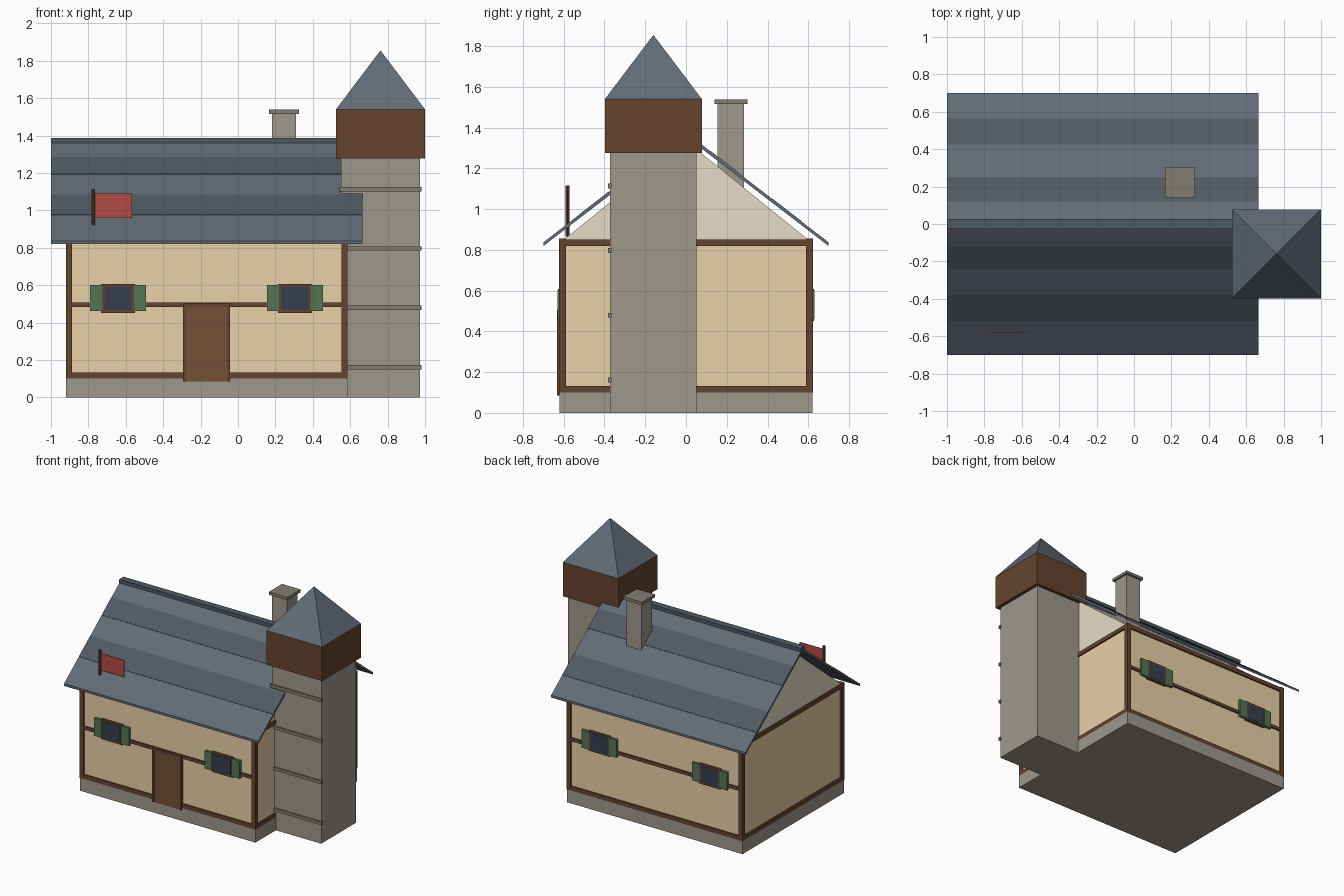
import bpy, bmesh, math

if "Cube" in bpy.data.objects:
    bpy.data.objects.remove(bpy.data.objects["Cube"])


def material(name, rgb):
    """Material from a display colour, converted to linear."""
    m = bpy.data.materials.new(name)
    m.diffuse_color = (*[((c + 0.055) / 1.055) ** 2.4 for c in rgb], 1)
    m.use_nodes = True
    m.node_tree.nodes["Principled BSDF"].inputs["Base Color"].default_value = m.diffuse_color
    return m


STONE = material("stone", (0.624, 0.597, 0.552))
TRIM = material("dark_stone", (0.51, 0.485, 0.45))
PLASTER = material("plaster", (0.914, 0.819, 0.66))
GABLE = material("gable_plaster", (0.904, 0.865, 0.78))
TIMBER = material("timber", (0.394, 0.267, 0.181))
DOOR = material("door_wood", (0.452, 0.317, 0.217))
SLATE = material("slate", (0.385, 0.42, 0.465))
DARK = material("dark_slate", (0.315, 0.35, 0.385))
GLASS = material("glass", (0.212, 0.24, 0.30))
GREEN = material("shutter_green", (0.335, 0.457, 0.325))
RED = material("banner_red", (0.69, 0.294, 0.262))


def finish(name, bm, mat):
    bmesh.ops.recalc_face_normals(bm, faces=bm.faces)
    me = bpy.data.meshes.new(name)
    bm.to_mesh(me)
    bm.free()
    me.materials.append(mat)
    ob = bpy.data.objects.new(name, me)
    bpy.context.collection.objects.link(ob)
    return ob


def prism(name, profile, x0, x1, mat):
    """Extrude a y-z profile from x0 to x1."""
    bm = bmesh.new()
    f = bm.faces.new([bm.verts.new((x0, y, z)) for y, z in profile])
    ext = bmesh.ops.extrude_face_region(bm, geom=[f])["geom"]
    bmesh.ops.translate(bm, vec=(x1 - x0, 0, 0),
                        verts=[v for v in ext if isinstance(v, bmesh.types.BMVert)])
    return finish(name, bm, mat)


def box(name, x, y, z, mat):
    return prism(name, [(y[0], z[0]), (y[1], z[0]), (y[1], z[1]), (y[0], z[1])], x[0], x[1], mat)


def cone(name, loc, r1, r2, h, sides, mat, turn=0.0):
    bm = bmesh.new()
    bmesh.ops.create_cone(bm, cap_ends=True, segments=sides, radius1=r1, radius2=r2, depth=h)
    if r2 == 0:
        bmesh.ops.remove_doubles(bm, verts=bm.verts, dist=1e-5)
    ob = finish(name, bm, mat)
    ob.location = loc
    ob.rotation_euler.z = turn
    return ob


# House body: plinth, walls and gable
L, R, W = -0.92, 0.585, 0.622
box("plinth", (L, R), (-W, W), (0, 0.10), STONE)
box("walls", (L + 0.012, R - 0.012), (-W + 0.012, W - 0.012), (0.10, 0.85), PLASTER)
prism("gable", [(-0.6, 0.85), (0.6, 0.85), (0, 1.335)], L + 0.012, R - 0.012, GABLE)

# Timber frame: corner posts, sills and top plates on all sides
T = 0.032
for s, side in ((-1, "front"), (1, "back")):
    ys = (s * (W - T), s * (W + 0.002))
    for x0, end in ((L, "left"), (R - T, "right")):
        box(f"{side}_{end}_post", (x0, x0 + T), ys, (0.10, 0.855), TIMBER)
    yb = (s * (W - T), s * W)
    for z0, nm in ((0.10, "sill"), (0.82, "plate")):
        box(f"{side}_{nm}", (L + T, R - T), yb, (z0, z0 + T), TIMBER)
    box(f"{side}_mid_rail", (L + T, R - T), yb, (0.482, 0.507), TIMBER)
for x0, end in ((L, "left"), (R - T, "right")):
    for z0, nm in ((0.10, "sill"), (0.82, "plate")):
        box(f"{end}_{nm}", (x0, x0 + T), (-W + T, W - T), (z0, z0 + T), TIMBER)

# Windows with frames, glass and shutters, front and back
for s, side in ((-1, "front"), (1, "back")):
    for cx, end in ((-0.642, "left"), (0.305, "right")):
        n = f"{side}_{end}_"
        box(n + "window_frame", (cx - 0.09, cx + 0.09), (s * 0.60, s * 0.628), (0.452, 0.607), TIMBER)
        box(n + "glass", (cx - 0.073, cx + 0.073), (s * 0.61, s * 0.631), (0.466, 0.593), GLASS)
        for k in (-1, 1):
            a, b = sorted((cx + k * 0.085, cx + k * 0.15))
            box(n + "shutter", (a, b), (s * 0.605, s * 0.630), (0.462, 0.60), GREEN)

# Door and its frame
box("door", (-0.277, -0.06), (-0.628, -0.60), (0.085, 0.482), DOOR)
for x0 in (-0.293, -0.06):
    box("door_jamb", (x0, x0 + 0.016), (-0.632, -0.60), (0.085, 0.482), TIMBER)
box("door_lintel", (-0.293, -0.044), (-0.632, -0.60), (0.482, 0.505), TIMBER)

# Roof: two thin slopes, darker slate courses and a ridge cap
X0, X1, TOP, K = -1.0, 0.665, 1.376, 0.77


def slope(y):
    return TOP - K * y


for s, side, bands in ((-1, "front", ((0.12, 0.24), (0.38, 0.52))),
                       (1, "back", ((0.12, 0.25), (0.425, 0.565)))):
    pts = [(0, TOP), (0.70, slope(0.70)), (0.70, slope(0.70) - 0.018), (0, TOP - 0.02)]
    prism(f"{side}_roof", [(s * y, z) for y, z in pts], X0, X1, SLATE)
    for a, b in bands:
        pts = [(a, slope(a) + 0.002), (b, slope(b) + 0.002), (b, slope(b) - 0.005), (a, slope(a) - 0.005)]
        prism(f"{side}_slate_course", [(s * y, z) for y, z in pts], X0, X1, DARK)
box("ridge_cap", (X0, X1), (-0.026, 0.028), (1.36, 1.387), DARK)

# Chimney
box("chimney", (0.182, 0.31), (0.155, 0.285), (1.10, 1.516), STONE)
box("chimney_cap", (0.166, 0.325), (0.14, 0.302), (1.516, 1.538), TRIM)

# Corner tower with front bands, timber head and pyramid roof
TX, TY = 0.762, -0.16
box("tower", (TX - 0.212, TX + 0.212), (TY - 0.212, TY + 0.212), (0, 1.278), STONE)
for i in range(4):
    z = 0.162 + i * 0.317
    box("tower_band", (TX - 0.22, TX + 0.22), (TY - 0.223, TY - 0.205), (z - 0.012, z + 0.012), TRIM)
H = 0.238
box("tower_head", (TX - H, TX + H), (TY - H, TY + H), (1.276, 1.54), TIMBER)
cone("tower_roof", (TX, TY, 1.6975), H * math.sqrt(2), 0, 0.315, 4, SLATE, math.pi / 4)

# Banner on a pole
cone("banner_pole", (-0.774, -0.582, 0.99), 0.01, 0.01, 0.25, 8, TIMBER)
box("banner", (-0.77, -0.568), (-0.583, -0.579), (0.958, 1.09), RED)
